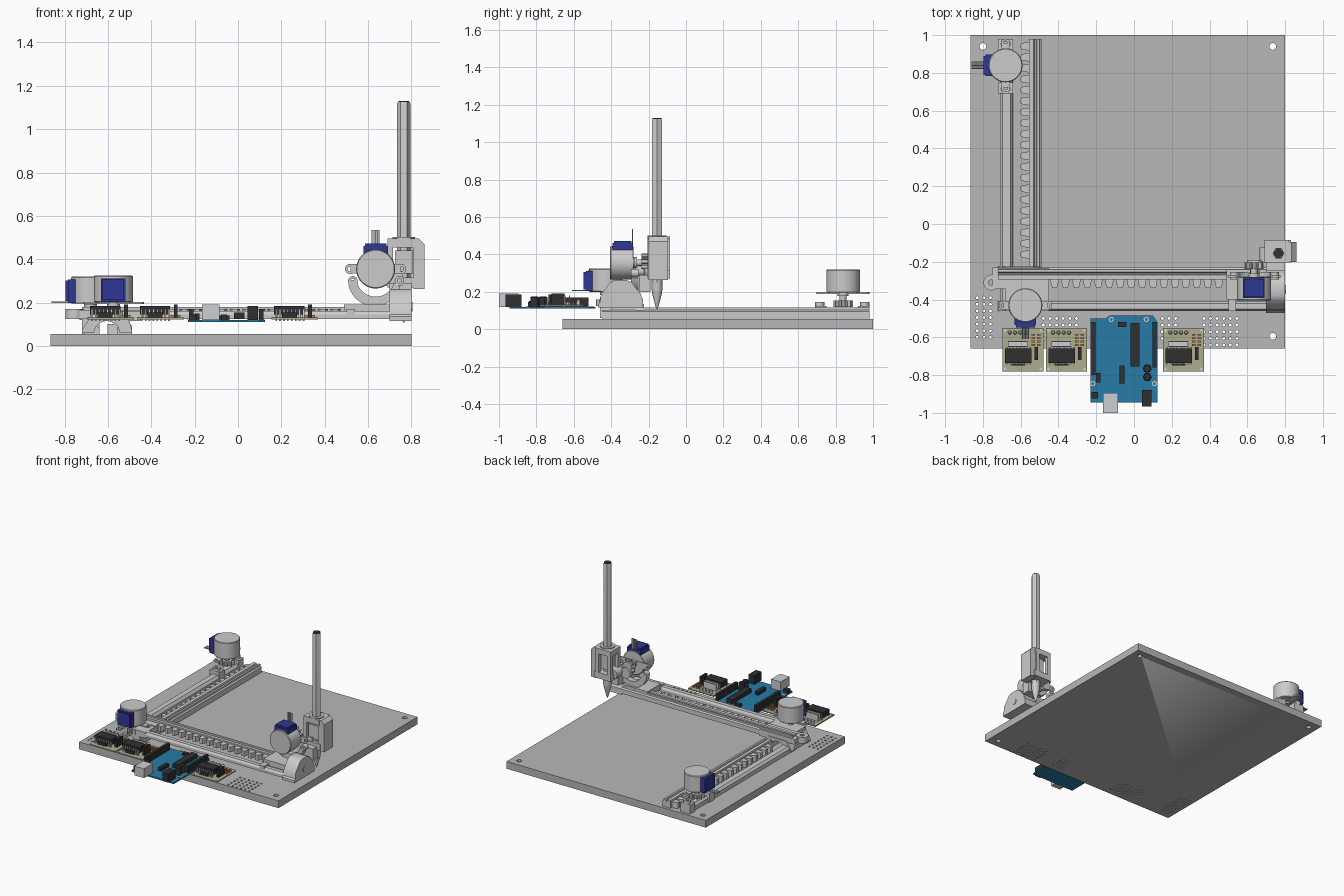
import bpy, bmesh
from math import pi, sin, cos, radians
from mathutils import Matrix, Vector

if "Cube" in bpy.data.objects:
    bpy.data.objects.remove(bpy.data.objects["Cube"])

def material(name, r, g, b):
    m = bpy.data.materials.new(name)
    m.diffuse_color = (r, g, b, 1)
    m.use_nodes = True
    m.node_tree.nodes["Principled BSDF"].inputs["Base Color"].default_value = m.diffuse_color
    return m

PLATE = material("plate_grey", .48, .48, .48)
NAVY = material("navy", .03, .04, .3)
BLUE = material("board_blue", .02, .2, .38)
OLIVE = material("board_olive", .42, .42, .27)
BLACK = material("black", .03, .03, .03)
ORANGE = material("orange", .6, .2, .08)
SILVER = material("silver", .6, .63, .66)

def finish(name, bm, mat=None, mx=None):
    bmesh.ops.recalc_face_normals(bm, faces=bm.faces)
    me = bpy.data.meshes.new(name)
    bm.to_mesh(me)
    bm.free()
    me.shade_smooth()
    me.set_sharp_from_angle(angle=radians(32))
    ob = bpy.data.objects.new(name, me)
    bpy.context.collection.objects.link(ob)
    if mat:
        me.materials.append(mat)
    if mx:
        ob.matrix_world = mx
    return ob

def boxes(name, spans, mat=None, mx=None):
    bm = bmesh.new()
    for x0, x1, y0, y1, z0, z1 in spans:
        m = Matrix.Translation(((x0+x1)/2, (y0+y1)/2, (z0+z1)/2)) @ Matrix.Diagonal((x1-x0, y1-y0, z1-z0, 1))
        bmesh.ops.create_cube(bm, size=1, matrix=m)
    return finish(name, bm, mat, mx)

def prism(name, pts, a0, a1, axis, mat=None, mx=None):
    place = {'x': lambda u, v, a: (a, u, v), 'y': lambda u, v, a: (u, a, v), 'z': lambda u, v, a: (u, v, a)}[axis]
    bm = bmesh.new()
    rings = [[bm.verts.new(place(u, v, a)) for u, v in pts] for a in (a0, a1)]
    for r in rings:
        bm.faces.new(r)
    for i in range(len(pts)):
        j = (i+1) % len(pts)
        bm.faces.new((rings[0][i], rings[0][j], rings[1][j], rings[1][i]))
    return finish(name, bm, mat, mx)

def lathe(name, prof, at=(0, 0, 0), n=32, mat=None, mx=None, closed=False):
    """Revolve (r, z) points; closed makes a ring, otherwise ends are capped."""
    bm = bmesh.new()
    rings = [[bm.verts.new((at[0]+r*cos(2*pi*k/n), at[1]+r*sin(2*pi*k/n), at[2]+z)) for k in range(n)] for r, z in prof]
    pairs = list(zip(rings, rings[1:])) + ([(rings[-1], rings[0])] if closed else [])
    for a, b in pairs:
        for k in range(n):
            l = (k+1) % n
            bm.faces.new((a[k], a[l], b[l], b[k]))
    if not closed:
        bm.faces.new(rings[0])
        bm.faces.new(rings[-1])
    return finish(name, bm, mat, mx)

def tube(name, at, ro, ri, h, mx=None):
    return lathe(name, [(ro, 0), (ro, h), (ri, h), (ri, 0)], at, 24, None, mx, True)

def arc(cx, cz, r, a0, a1, n):
    return [(cx+r*cos(radians(a0+(a1-a0)*i/n)), cz+r*sin(radians(a0+(a1-a0)*i/n))) for i in range(n+1)]

# base plate with screw holes and vent grids
base = boxes("base_plate", [(-.865, .8, -.66, 1, 0, .055)], PLATE)
bm = bmesh.new()
holes = [(x, y, .018, 20) for x, y in ((-.8, .94), (.735, .94), (.735, -.595))]
for x0, cols, y0, rows in ((-.83, 3, -.39, 7), (-.48, 6, -.5, 4), (.15, 3, -.5, 4), (.37, 6, -.5, 5)):
    holes += [(x0+.035*i, y0-.035*j, .008, 8) for i in range(cols) for j in range(rows)]
for x, y, r, n in holes:
    bmesh.ops.create_cone(bm, cap_ends=True, segments=n, radius1=r, radius2=r, depth=.2, matrix=Matrix.Translation((x, y, .03)))
cutter = finish("hole_cutter", bm)
cutter.hide_render = True
mod = base.modifiers.new("holes", 'BOOLEAN')
mod.operation, mod.object, mod.solver = 'DIFFERENCE', cutter, 'EXACT'
bpy.context.view_layer.objects.active = base
bpy.ops.object.modifier_apply(modifier="holes")
bpy.data.objects.remove(cutter)

# toothed racks: local x along the rail, teeth towards -y
def rack(name, count, z0, z1, mx):
    p = .058
    pts = [(0, .012), (0, 0)]
    for i in range(count):
        for u, v in ((.1, 0), (.2, -.034), (.3, -.046), (.7, -.046), (.8, -.034), (.9, 0)):
            pts.append(((i+u)*p, v))
    pts += [(count*p, 0), (count*p, .012)]
    prism(name, pts, z0, z1, 'z', None, mx)

rack("x_rack", 16, .13, .17, Matrix.Translation((-.45, -.292, 0)))
rack("y_rack", 20, .055, .1, Matrix.Translation((-.555, .97, 0)) @ Matrix.Rotation(-pi/2, 4, 'Z'))

# grooved rail cross-section, (across, up)
def rail_section(c, w, z0, z1):
    return [(c-w, z0), (c+w, z0), (c+w, z1-.02), (c+w*.7, z1-.012), (c+w*.7, z1), (c+w*.25, z1),
            (c+w*.1, z1-.015), (c-w*.1, z1-.015), (c-w*.25, z1), (c-w, z1)]

prism("y_rack_rail", rail_section(-.523, .033, .055, .115), -.45, .98, 'y')
prism("y_side_rail", [(-.71, .055), (-.64, .055), (-.64, .08), (-.655, .1), (-.695, .1), (-.71, .085)], -.45, .97, 'y')
prism("x_rack_rail", rail_section(-.262, .032, .125, .18), -.72, .8, 'x')
prism("x_side_rail", [(-.46, .125), (-.41, .125), (-.41, .145), (-.42, .16), (-.45, .16), (-.46, .145)], -.5, .8, 'x')

# arm root carriage riding on the y rails
tube("arm_pivot_lug", (-.755, -.31, .125), .042, .015, .045)
boxes("arm_root_slab", [(-.75, -.45, -.345, -.23, .125, .165), (-.68, -.45, -.46, -.23, .115, .16)])
foot = [(-.72, .06), (-.72, .075)] + arc(-.605, .06, .105, 140, 40, 10)[:1] + [(-.68, .135), (-.53, .135), (-.5, .11), (-.49, .075), (-.49, .06)] + arc(-.605, .055, .06, 5, 175, 10)
prism("arm_root_foot", foot, -.46, -.41, 'y')
prism("arm_root_foot_rear", foot, -.27, -.225, 'y')

# small geared motor: body up +z, terminal cap towards -y, ears on x
def motor(name, mx):
    lathe(name+"_body", [(.086, 0), (.09, .004), (.09, .12), (.086, .125)], n=40, mx=mx)
    boxes(name+"_flange", [(-.117, .117, -.022, .022, -.006, .003)], mx=mx)
    for s in (-1, 1):
        tube(name+"_ear", (s*.117, 0, -.007), .024, .012, .01, mx)
    boxes(name+"_cap", [(-.057, .057, -.105, -.05, .003, .112), (-.05, .05, -.117, -.1, .012, .106)], NAVY, mx)
    boxes(name+"_leads", [(i*.008-.003, i*.008+.003, -.18, -.1, .004, .01) for i in range(-2, 3)], PLATE, mx)
    lathe(name+"_shaft", [(.03, 0), (.03, -.018), (.018, -.018), (.018, -.07)], n=20, mx=mx)
    gear = []
    for k in range(10):
        for da, r in ((-.5, .034), (-.25, .034), (-.12, .052), (.12, .052), (.25, .034)):
            a = 2*pi*(k+da)/10
            if da > -.5:
                gear.append((r*cos(a), r*sin(a)))
    prism(name+"_pinion", gear, -.075, -.042, 'z', None, mx)

T = Matrix.Translation
motor("y_motor", T((-.68, .84, .195)) @ Matrix.Rotation(-pi/2, 4, 'Z'))
motor("x_motor", T((-.575, -.43, .2)))
motor("pen_motor", T((.635, -.28, .355)) @ Matrix.Rotation(pi/2, 4, 'X') @ Matrix.Rotation(pi, 4, 'Z'))

# y motor mount
boxes("y_motor_mount", [(-.72, -.64, .69, .75, .055, .125), (-.72, -.64, .92, .98, .055, .125)])
for y in (.715, .955):
    tube("y_mount_post", (-.68, y, .12), .026, .012, .025)

# pen carriage at the arm end: dome block, hub and crescent bracket
dome = [(-.47, .115), (-.47, .135), (-.46, .145), (-.455, .185), (-.405, .25), (-.38, .262), (-.315, .262), (-.29, .25),
        (-.24, .185), (-.235, .145), (-.23, .135), (-.23, .115)]
prism("carriage_end_block", dome, .7, .8, 'x')
lathe("carriage_hub", [(.022, 0), (.022, .006)], n=24, mx=T((.798, -.345, .18)) @ Matrix.Rotation(pi/2, 4, 'Y'))
boxes("carriage_slab", [(.49, .72, -.4, -.24, .15, .19), (.5, .54, -.46, -.24, .14, .17)])
crescent = arc(.63, .305, .122, 182, 345, 20) + arc(.635, .315, .088, 345, 185, 20)
prism("motor_crescent", crescent, -.295, -.255, 'y')
turn = Matrix.Rotation(pi/2, 4, 'X')
tube("crescent_tip", (0, 0, 0), .022, .01, .04, T((.53, .3-.555, .3)) @ turn)
tube("crescent_tip", (0, 0, 0), .022, .01, .04, T((.745, -.255, .3)) @ turn)

# pen lift cam and link
lathe("lift_cam", [(.04, 0), (.04, .03), (.025, .035), (.025, .08)], n=24, mx=T((.64, -.19, .31)) @ turn)
prism("lift_arm", arc(.7, .31, .036, 90, 270, 10) + [(.76, .274), (.76, .346)], -.2, -.125, 'y')

# pen holder frame built from plates and posts
y0, y1 = -.205, -.085
prism("holder_back", [(.81, .262), (.86, .262), (.86, .47), (.835, .495), (.81, .495)], y0+.005, y1-.01, 'y')
boxes("holder_frame", [(.69, .82, y0, y1, .455, .495), (.69, .83, y0, y1, .27, .315),
                       (.69, .715, y0, y0+.03, .31, .46), (.69, .715, y1-.03, y1, .31, .46),
                       (.79, .815, y1-.03, y1, .31, .46)])
boxes("pen_clamp", [(.725, .808, -.192, -.115, .335, .44)])
boxes("holder_link", [(.7, .8, -.25, -.19, .2, .29)])
tube("pen_collar", (.765, -.155, .49), .052, .03, .012)

# hexagonal pen with tapered tip
pen_at = (.765, -.155, 0)
lathe("pen_body", [(.031, .25), (.031, 1.115), (.028, 1.125)], pen_at, 6)
lathe("pen_end", [(.024, 1.12), (.024, 1.13)], pen_at, 12, BLACK)
lathe("pen_tip", [(.003, .108), (.009, .125), (.026, .19), (.029, .215), (.029, .27)], pen_at, 20)

# controller board: outline, sockets, chips and connectors
prism("controller_board", [(-.23, -.945), (.125, -.945), (.125, -.52), (.1, -.485), (-.13, -.485), (-.15, -.5), (-.23, -.5)], .11, .12, 'z', BLUE)
boxes("usb_socket", [(-.165, -.085, -1, -.895, .12, .19)], SILVER)
boxes("power_socket", [(.043, .092, -.965, -.88, .12, .185)], BLACK)
boxes("controller_headers", [(-.225, -.205, -.8, -.52, .12, .17), (.098, .118, -.76, -.52, .12, .17)], BLACK)
boxes("controller_chips", [(-.018, .03, -.755, -.525, .125, .155), (-.078, -.05, -.845, -.75, .12, .145),
                           (-.2, -.178, -.84, -.79, .12, .15), (-.225, -.19, -.925, -.89, .12, .145),
                           (-.085, -.04, -.545, -.52, .12, .14)], BLACK)
for y in (-.765, -.81):
    lathe("capacitor", [(.022, 0), (.022, .05), (.018, .055)], (.07, y, .12), 20, BLACK)
for x, y in ((-.218, -.845), (.108, -.845), (-.12, -.505), (.065, -.505)):
    tube("controller_screw_eye", (x, y, .119), .014, .008, .003)

# three stepper driver boards
for c in (-.588, -.358, .262):
    boxes("driver_board", [(c-.108, c+.108, -.78, -.55, .123, .131)], OLIVE)
    boxes("driver_chip", [(c-.095, c+.045, -.735, -.66, .145, .185), (c-.06, c+.01, -.75, -.738, .131, .155),
                          (c+.062, c+.08, -.72, -.65, .131, .19)], BLACK)
    boxes("driver_pins", [(c-.09+i*.018, c-.082+i*.018, y, y+.008, .115, .17) for i in range(8) for y in (-.743, -.66)], SILVER)
    boxes("driver_plug", [(c-.08, c+.025, -.65, -.645, .131, .18), (c-.08, c+.025, -.625, -.62, .131, .18),
                          (c-.08, c+.025, -.65, -.62, .131, .145)], SILVER)
    boxes("driver_resistors", [(c+.045+j*.03, c+.063+j*.03, -.645+i*.018, -.636+i*.018, .131, .142) for i in range(4) for j in (0, 1)], ORANGE)
    for i in range(4):
        lathe("driver_led", [(.01, 0), (.01, .02), (.005, .027)], (c-.07+i*.028, -.575, .131), 12, SILVER)
    for sx in (-.095, .095):
        for y in (-.563, -.767):
            lathe("driver_screw", [(.008, 0), (.008, .003)], (c+sx, y, .13), 12, SILVER)
